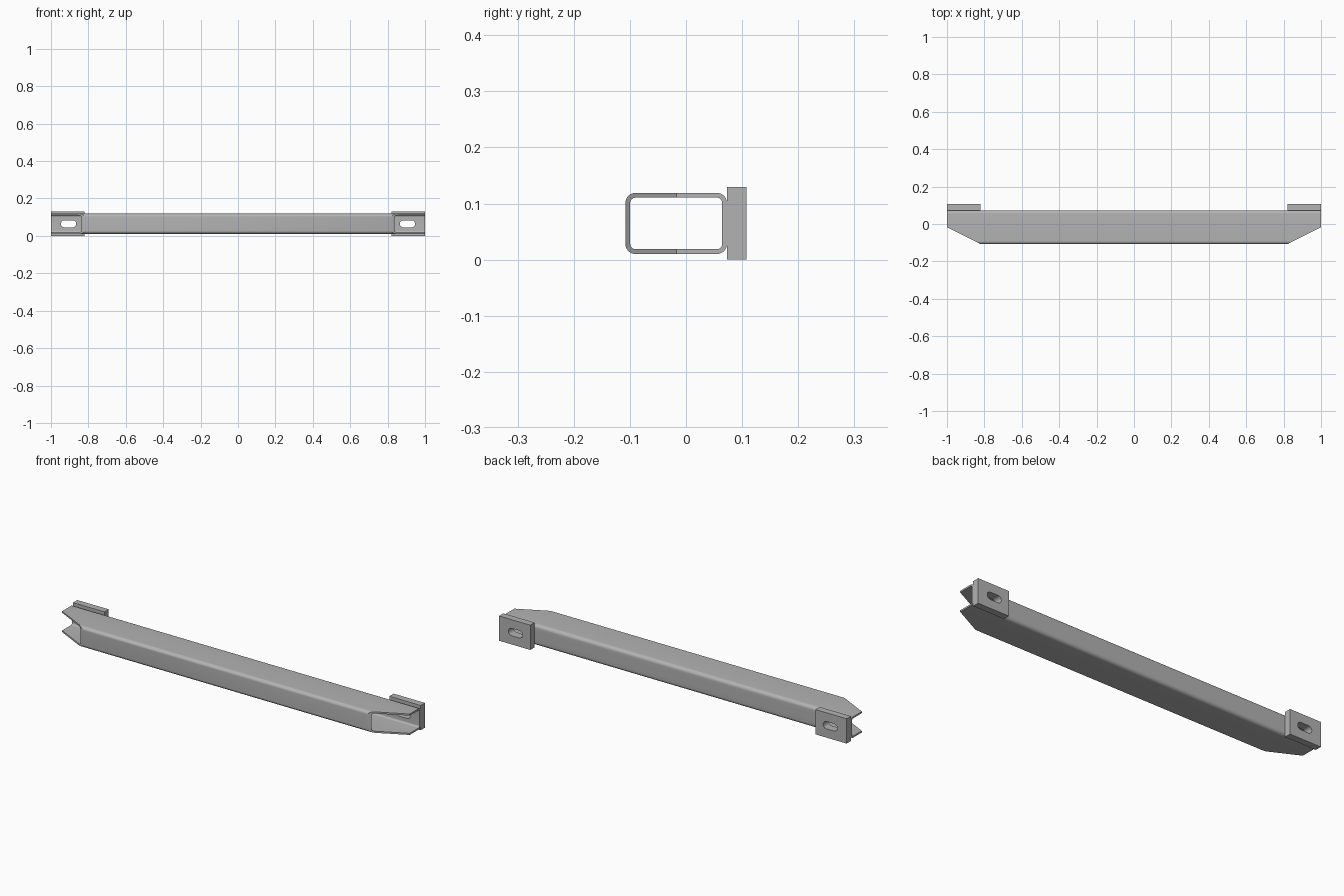
import bpy, bmesh, math

cube = bpy.data.objects.get("Cube")
if cube:
    bpy.data.objects.remove(cube, do_unlink=True)

# Main dimensions
HALF, CUT_X, CUT_Y = 1.0, 0.82, -0.017
FRONT, BACK, REAR = -0.108, 0.073, 0.108
LOW, HIGH, PLATE_TOP = 0.01, 0.119, 0.129
WALL, RADIUS = 0.0085, 0.018
MID_Z = PLATE_TOP / 2

steel = bpy.data.materials.new("steel_grey")
steel.use_nodes = True
colour = (0.45, 0.45, 0.45, 1)
steel.diffuse_color = colour
steel.node_tree.nodes["Principled BSDF"].inputs["Base Color"].default_value = colour


def make_object(name, bm):
    bmesh.ops.recalc_face_normals(bm, faces=bm.faces)
    mesh = bpy.data.meshes.new(name)
    bm.to_mesh(mesh)
    bm.free()
    mesh.materials.append(steel)
    obj = bpy.data.objects.new(name, mesh)
    bpy.context.collection.objects.link(obj)
    return obj


def activate(obj):
    bpy.ops.object.select_all(action='DESELECT')
    obj.select_set(True)
    bpy.context.view_layer.objects.active = obj


def rounded_loop(inset):
    """Rounded y-z section, with extra points where the slanted cut begins."""
    r = RADIUS - inset
    y0, y1, z0, z1 = FRONT + RADIUS, BACK - RADIUS, LOW + RADIUS, HIGH - RADIUS
    points = []
    for k, (cy, cz) in enumerate([(y1, z1), (y0, z1), (y0, z0), (y1, z0)]):
        for i in range(9):
            a = math.pi / 2 * (k + i / 8)
            points.append((cy + r * math.cos(a), cz + r * math.sin(a)))
        if k == 0:
            points.append((CUT_Y, HIGH - inset))
        elif k == 2:
            points.append((CUT_Y, LOW + inset))
    return points


def end_x(y):
    slope = (HALF - CUT_X) / (CUT_Y - FRONT)
    return HALF - max(0, CUT_Y - y) * slope


# Hollow rail with slanted ends
bm = bmesh.new()
rings = [[bm.verts.new((side * end_x(y), y, z)) for y, z in rounded_loop(inset)]
         for inset, side in ((0, -1), (0, 1), (WALL, 1), (WALL, -1))]
count = len(rings[0])
for a, b in zip(rings, rings[1:] + rings[:1]):
    for i in range(count):
        j = (i + 1) % count
        bm.faces.new((a[i], a[j], b[j], b[i]))
rail = make_object("rail_tube", bm)


def make_plate(name, side):
    bm = bmesh.new()
    bmesh.ops.create_cube(bm, size=1)
    for v in bm.verts:
        v.co.x = side * (CUT_X + (v.co.x + 0.5) * (HALF - CUT_X))
        v.co.y = BACK + (v.co.y + 0.5) * (REAR - BACK)
        v.co.z = (v.co.z + 0.5) * PLATE_TOP
    return make_object(name, bm)


def make_slot_cutter(side):
    bm = bmesh.new()
    r, reach = 0.019, 0.022
    outline = []
    for i in range(26):
        half, step = divmod(i, 13)
        a = math.pi * (half + step / 12) - math.pi / 2
        shift = reach if half == 0 else -reach
        outline.append(bm.verts.new((side * 0.906 + shift + r * math.cos(a),
                                     0.03, MID_Z + r * math.sin(a))))
    face = bm.faces.new(outline)
    new = bmesh.ops.extrude_face_region(bm, geom=[face])["geom"]
    bmesh.ops.translate(bm, vec=(0, 0.1, 0),
                        verts=[g for g in new if isinstance(g, bmesh.types.BMVert)])
    cutter = make_object("slot_cutter", bm)
    cutter.hide_render = True
    return cutter


def cut(obj, cutter):
    mod = obj.modifiers.new("slot", 'BOOLEAN')
    mod.operation = 'DIFFERENCE'
    mod.solver = 'EXACT'
    mod.object = cutter
    activate(obj)
    bpy.ops.object.modifier_apply(modifier=mod.name)


# Slotted mounting plates; each slot also runs through the rail's back wall
parts = [rail]
for side, name in ((1, "left_mounting_plate"), (-1, "right_mounting_plate")):
    plate = make_plate(name, side)
    cutter = make_slot_cutter(side)
    cut(plate, cutter)
    cut(rail, cutter)
    bpy.data.objects.remove(cutter, do_unlink=True)
    parts.append(plate)

for part in parts:
    activate(part)
    bpy.ops.object.shade_smooth_by_angle(angle=math.radians(30))
